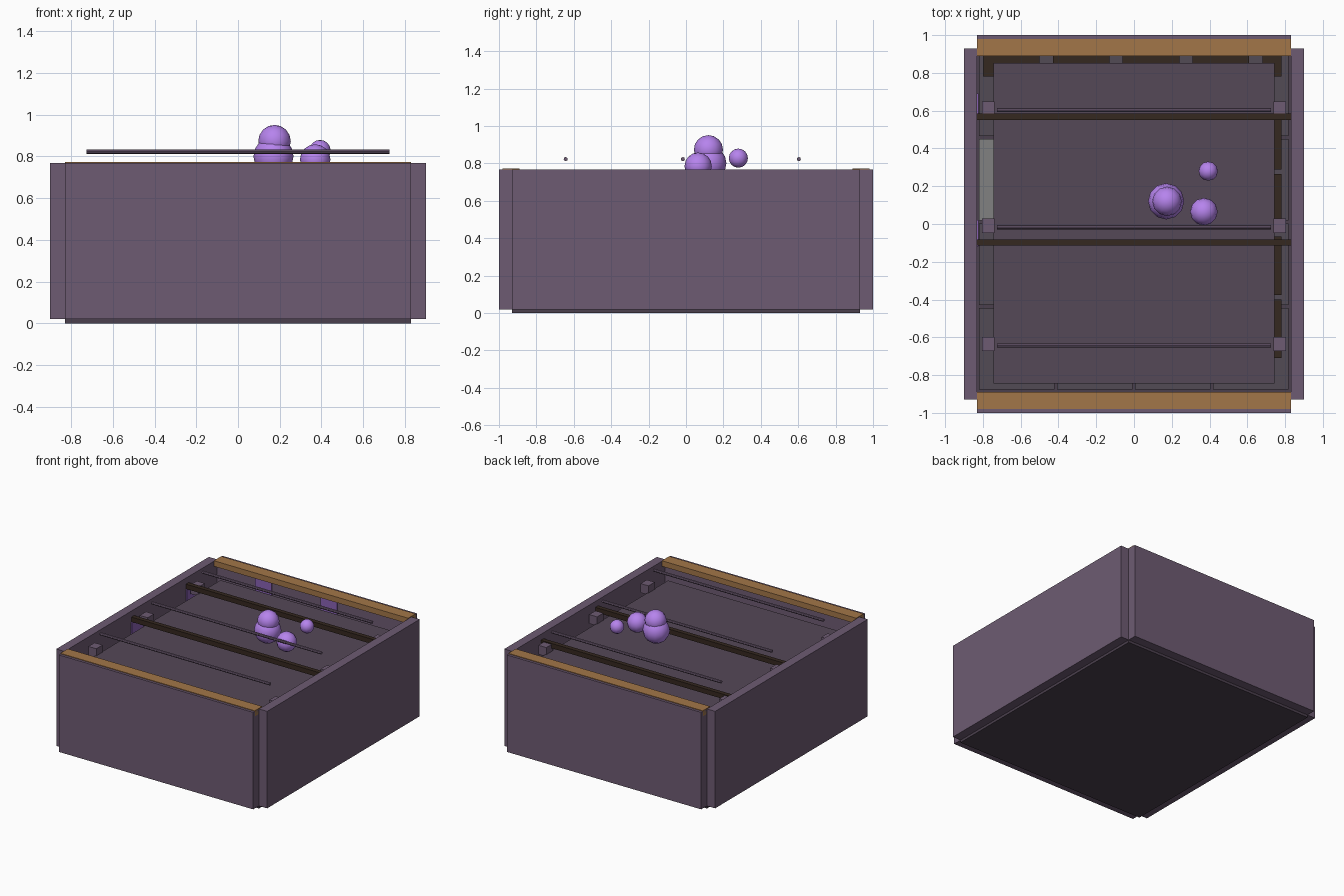
import bpy
import math

if "Cube" in bpy.data.objects:
    bpy.data.objects.remove(bpy.data.objects["Cube"])


def material(name, r, g, b):
    m = bpy.data.materials.new(name)
    m.diffuse_color = (r, g, b, 1)
    m.use_nodes = True
    m.node_tree.nodes["Principled BSDF"].inputs["Base Color"].default_value = m.diffuse_color
    return m


PLASTER = material("plaster", 0.155, 0.105, 0.17)
CEILING = material("ceiling", 0.09, 0.065, 0.095)
FLOOR = material("floor", 0.07, 0.05, 0.075)
TILE = material("tile", 0.085, 0.07, 0.09)
PALE = material("pale_tile", 0.22, 0.22, 0.22)
WOOD = material("trim_wood", 0.36, 0.18, 0.065)
DARK = material("dark_wood", 0.035, 0.021, 0.014)
GLASS = material("violet_glass", 0.25, 0.12, 0.45)
SMOKE = material("violet_smoke", 0.47, 0.23, 0.85)


def box(name, x0, x1, y0, y1, z0, z1, mat):
    bpy.ops.mesh.primitive_cube_add(
        size=1, location=((x0 + x1) / 2, (y0 + y1) / 2, (z0 + z1) / 2))
    o = bpy.context.object
    o.name = name
    o.scale = (x1 - x0, y1 - y0, z1 - z0)
    o.data.materials.append(mat)
    bpy.ops.object.transform_apply(location=False, rotation=False, scale=True)
    return o


# Floor slab
box("floor", -0.83, 0.83, -0.93, 0.93, 0, 0.02, FLOOR)

# Floor tiles
for i in range(4):
    for j in range(4):
        x = -0.82 + i * 0.413
        y = -0.875 + j * 0.447
        mat = PALE if (i, j) == (0, 2) else TILE
        box("floor_tile", x, x + 0.4, y, y + 0.43, 0.02, 0.035, mat)

# Walls, with open notches at the corners
for s in (-1, 1):
    x = sorted((s * 0.83, s * 0.90))
    y = sorted((s * 0.93, s * 1.0))
    t = sorted((s * 0.89, s * 0.98))
    box("side_wall", *x, -0.93, 0.93, 0.02, 0.768, PLASTER)
    box("end_wall", -0.83, 0.83, *y, 0.02, 0.768, PLASTER)
    # Wooden trim along the top of the end walls
    box("wall_trim", -0.83, 0.83, *t, 0.73, 0.773, WOOD)

# Hanging ceiling panel
box("ceiling_panel", -0.745, 0.745, -0.845, 0.852, 0.645, 0.66, CEILING)

# Ceiling beams
for y in (0.567, -0.098):
    box("ceiling_beam", -0.83, 0.83, y - 0.017, y + 0.017, 0.685, 0.722, DARK)

# Rods above the ceiling and the brackets at their ends
for y in (0.603, -0.017, -0.643):
    bpy.ops.mesh.primitive_cylinder_add(
        vertices=8, radius=0.011, depth=1.45, location=(0, y, 0.823),
        rotation=(0, math.pi / 2, 0))
    rod = bpy.context.object
    rod.name = "rod"
    rod.data.materials.append(PLASTER)
    for s in (-1, 1):
        x = s * 0.772
        yc = y + 0.008
        box("rod_bracket", x - 0.034, x + 0.034, yc - 0.038, yc + 0.038,
            0.645, 0.715, PLASTER)

# Wall windows
for x in (-0.43, 0.13):
    box("back_window", x - 0.07, x + 0.07, 0.92, 0.935, 0.45, 0.735, GLASS)
for y in (0.62, -0.05):
    box("side_window", -0.835, -0.822, y - 0.07, y + 0.07, 0.4, 0.68, GLASS)

# Dark bookcases with shelves along the back and right walls
for i in range(5):
    x0 = -0.80 + i * 0.37
    x1 = min(x0 + 0.30, 0.78)
    box("back_case", x0, x1, 0.87, 0.90, 0.035, 0.5, DARK)
    for z in (0.06, 0.2, 0.34, 0.48):
        box("back_shelf", x0, x1, 0.78, 0.88, z, z + 0.02, DARK)
for i in range(4):
    y0 = -0.71 + i * 0.333
    box("right_case", 0.755, 0.78, y0, y0 + 0.31, 0.035, 0.5, DARK)
    for z in (0.06, 0.2, 0.34, 0.48):
        box("right_shelf", 0.67, 0.76, y0, y0 + 0.31, z, z + 0.02, DARK)

# Smoke puffs
for x, y, z, r in ((0.17, 0.12, 0.80, 0.096), (0.175, 0.12, 0.873, 0.078),
                   (0.37, 0.065, 0.785, 0.073), (0.393, 0.28, 0.828, 0.051)):
    bpy.ops.mesh.primitive_uv_sphere_add(
        segments=12, ring_count=8, radius=r, location=(x, y, z))
    puff = bpy.context.object
    puff.name = "smoke_puff"
    puff.data.materials.append(SMOKE)
    bpy.ops.object.shade_smooth()
